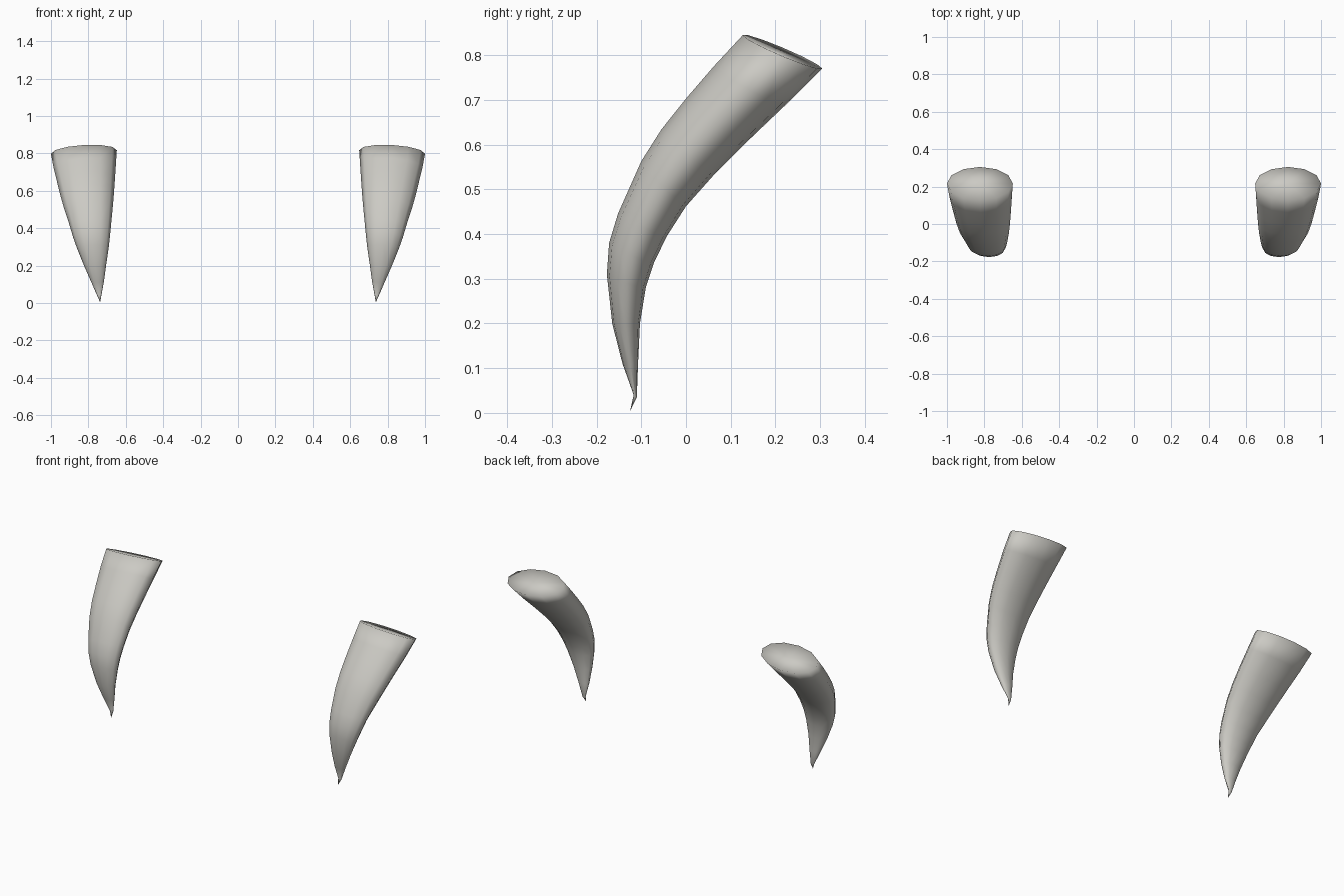
import bpy, bmesh, math

if "Cube" in bpy.data.objects:
    bpy.data.objects.remove(bpy.data.objects["Cube"])

ivory = bpy.data.materials.new("pale_ivory")
ivory.diffuse_color = (0.60, 0.59, 0.55, 1)
ivory.use_nodes = True
ivory.node_tree.nodes["Principled BSDF"].inputs["Base Color"].default_value = ivory.diffuse_color

SIDES = 12
TILT = -0.055   # rings dip slightly towards the outside

# Cross-sections, root to point:
# front edge (y, z), back edge (y, z), inner x, outer x
RINGS = [
    ((0.127, 0.845), (0.305, 0.770), 0.648, 1.000),
    ((0.062, 0.775), (0.222, 0.688), 0.653, 0.986),
    ((0.000, 0.703), (0.135, 0.605), 0.658, 0.967),
    ((-0.055, 0.634), (0.064, 0.534), 0.663, 0.950),
    ((-0.100, 0.563), (0.000, 0.462), 0.669, 0.930),
    ((-0.152, 0.446), (-0.043, 0.395), 0.678, 0.900),
    ((-0.172, 0.380), (-0.072, 0.335), 0.684, 0.882),
    ((-0.177, 0.310), (-0.090, 0.280), 0.691, 0.860),
    ((-0.165, 0.200), (-0.103, 0.200), 0.705, 0.822),
    ((-0.142, 0.110), (-0.107, 0.115), 0.717, 0.784),
    ((-0.117, 0.040), (-0.110, 0.035), 0.731, 0.752),
]
TIP = (0.737, -0.125, 0.004)


def tusk(name, side):
    bm = bmesh.new()
    loops = []
    for (fy, fz), (by, bz), xi, xo in RINGS:
        w = (xo - xi) / 2
        loop = []
        for i in range(SIDES):
            a = math.tau * i / SIDES
            c, s = math.cos(a), math.sin(a)
            loop.append(bm.verts.new((
                side * ((xi + xo) / 2 + w * c),
                (fy + by) / 2 + s * (by - fy) / 2,
                (fz + bz) / 2 + s * (bz - fz) / 2 + TILT * w * c)))
        loops.append(loop)

    # Curved wall
    for a, b in zip(loops, loops[1:]):
        for i in range(SIDES):
            j = (i + 1) % SIDES
            bm.faces.new((a[i], a[j], b[j], b[i]))

    # Root cap and pointed end, both as fans
    (fy, fz), (by, bz), xi, xo = RINGS[0]
    root = bm.verts.new((side * (xi + xo) / 2, (fy + by) / 2, (fz + bz) / 2))
    point = bm.verts.new((side * TIP[0], TIP[1], TIP[2]))
    for i in range(SIDES):
        j = (i + 1) % SIDES
        bm.faces.new((root, loops[0][j], loops[0][i]))
        bm.faces.new((point, loops[-1][i], loops[-1][j]))

    bmesh.ops.recalc_face_normals(bm, faces=bm.faces)
    for f in bm.faces:
        f.smooth = True
    mesh = bpy.data.meshes.new(name)
    bm.to_mesh(mesh)
    bm.free()
    mesh.materials.append(ivory)
    obj = bpy.data.objects.new(name, mesh)
    bpy.context.collection.objects.link(obj)


tusk("right_tusk", 1)
tusk("left_tusk", -1)
